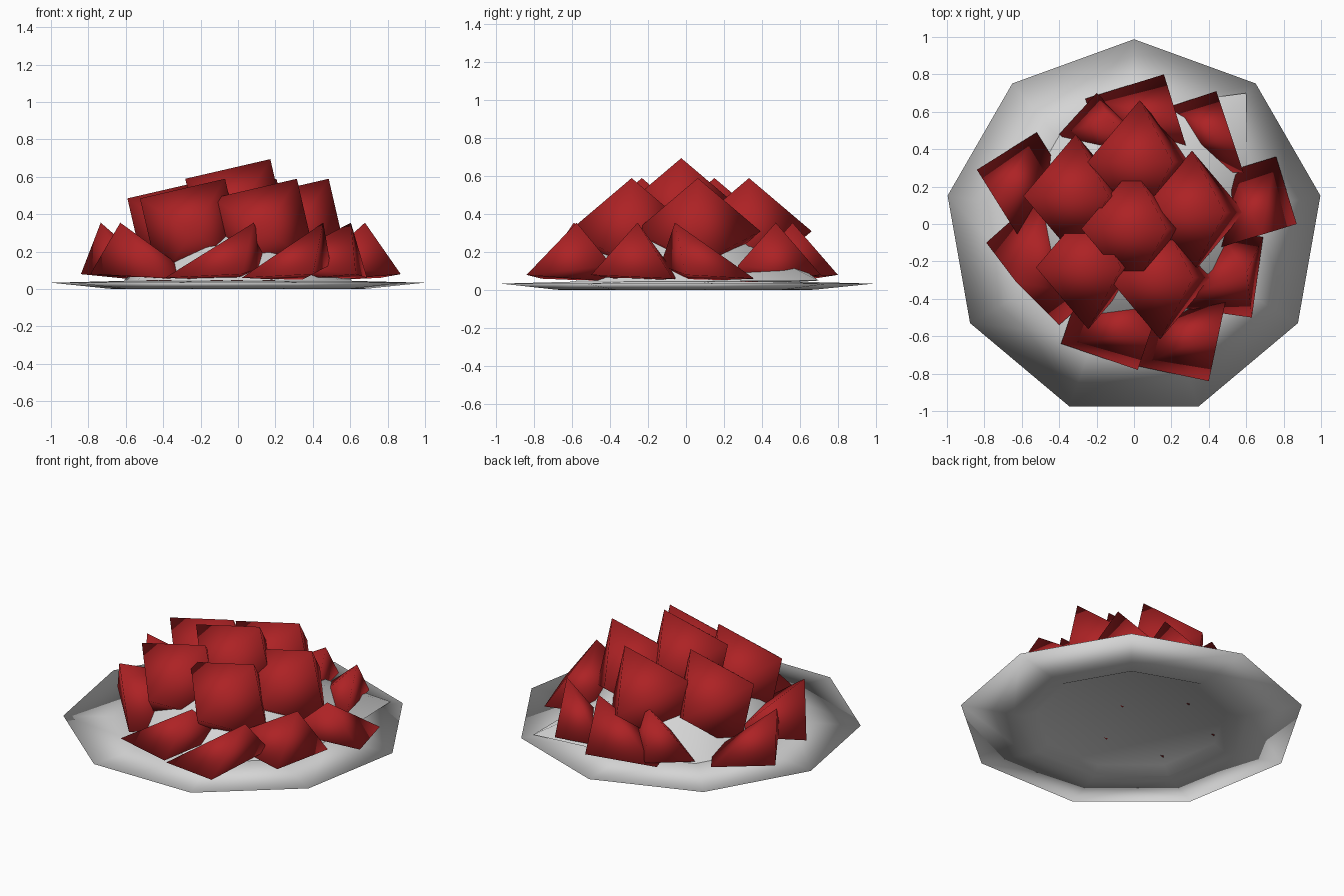
import bpy, bmesh, math
from mathutils import Vector

if "Cube" in bpy.data.objects:
    bpy.data.objects.remove(bpy.data.objects["Cube"])


def material(name, rgb):
    m = bpy.data.materials.new(name)
    m.diffuse_color = (*rgb, 1)
    m.use_nodes = True
    m.node_tree.nodes["Principled BSDF"].inputs["Base Color"].default_value = m.diffuse_color
    return m


RED = material("berry red", (0.42, 0.016, 0.018))
WHITE = material("plate white", (0.66, 0.66, 0.66))


def finish(bm, name, mat):
    bmesh.ops.recalc_face_normals(bm, faces=bm.faces[:])
    me = bpy.data.meshes.new(name)
    bm.to_mesh(me)
    bm.free()
    me.materials.append(mat)
    for p in me.polygons:
        p.use_smooth = True
    ob = bpy.data.objects.new(name, me)
    bpy.context.collection.objects.link(ob)
    return ob


def hull(points, name, mat):
    bm = bmesh.new()
    for p in points:
        bm.verts.new(p)
    bmesh.ops.convex_hull(bm, input=bm.verts[:])
    return finish(bm, name, mat)


def lathe(profile, sides, name, mat, cy, cap_bottom=True):
    """Rings from (radius, z) pairs, capped at the ends."""
    bm = bmesh.new()
    rings = []
    for r, z in profile:
        rings.append([bm.verts.new((r * math.cos(math.pi / 2 + math.tau * i / sides),
                                    cy + r * math.sin(math.pi / 2 + math.tau * i / sides), z))
                      for i in range(sides)])
    for a, b in zip(rings, rings[1:]):
        for i in range(sides):
            j = (i + 1) % sides
            bm.faces.new((a[i], a[j], b[j], b[i]))
    if cap_bottom:
        bm.faces.new(rings[0])
    bm.faces.new(rings[-1])
    return finish(bm, name, mat)


# nine-sided shallow plate with a foot ring underneath
lathe([(0.56, 0.036), (0.63, 0.0), (0.70, 0.002), (1.012, 0.034), (0.62, 0.044)],
      9, "plate", WHITE, -0.024)

# pale mound under the berries
mound = lathe([(0.62, 0.045), (0.46, 0.22), (0.2, 0.36)], 9, "mound", WHITE, 0.0, False)
mound.data.vertices[8].co = (0.60, 0.70, 0.05)      # base corner flaring out at the back right


def octa_berry(name, c, r=0.33):
    """Eight-faced berry: points at front and back, square section tilted."""
    pts = [Vector((0, r, 0)), Vector((0, -r, 0))]
    for k in range(4):
        a = math.radians(58 + 90 * k)
        pts.append(Vector((r * math.cos(a), 0, r * math.sin(a))))
    hull([p + Vector(c) for p in pts], name, RED)


# top berry and middle ring
octa_berry("top_berry", (-0.002, -0.025, 0.415))
for i in range(5):
    a = math.radians(82 + 72 * i)
    octa_berry(f"middle_berry_{i + 1}",
               (0.33 * math.cos(a) - 0.015, 0.33 * math.sin(a) + 0.005, 0.31))

# outer ring: low wedges, each set by its two outer corners,
# then where the peak sits along that edge and how far inward
OUTER = [((0.87, 0.0), (0.76, 0.36), 0, 0.2), ((0.44, 0.71), (0.17, 0.62), 0, 0.25),
         ((0.16, 0.80), (-0.26, 0.67), 0, 0.25), ((-0.20, 0.70), (-0.40, 0.48), 0.2, 0.15),
         ((-0.84, 0.29), (-0.52, 0.49), 0, 0.2), ((-0.79, -0.10), (-0.40, -0.54), 0.45, -0.02),
         ((0.02, -0.78), (-0.39, -0.64), 0, 0.2), ((0.40, -0.84), (0.02, -0.76), 0, 0.27),
         ((0.63, -0.50), (0.69, -0.07), 0.55, 0.06)]
for i, (c, b, along, depth) in enumerate(OUTER):
    c, b = Vector((*c, 0)), Vector((*b, 0))
    e = b - c
    n = Vector((-e.y, e.x, 0)).normalized()
    if n.dot(c + b) > 0:
        n = -n
    wedge = [(0, 0, 0.08), (1, 0, 0.06), (along, depth, 0.355),
             (1, 0.24, 0.06), (0, 0.46, 0.13), (0.4, 0.42, 0.045)]
    hull([c + e * u + n * v + Vector((0, 0, z)) for u, v, z in wedge],
         f"outer_berry_{i + 1}", RED)
